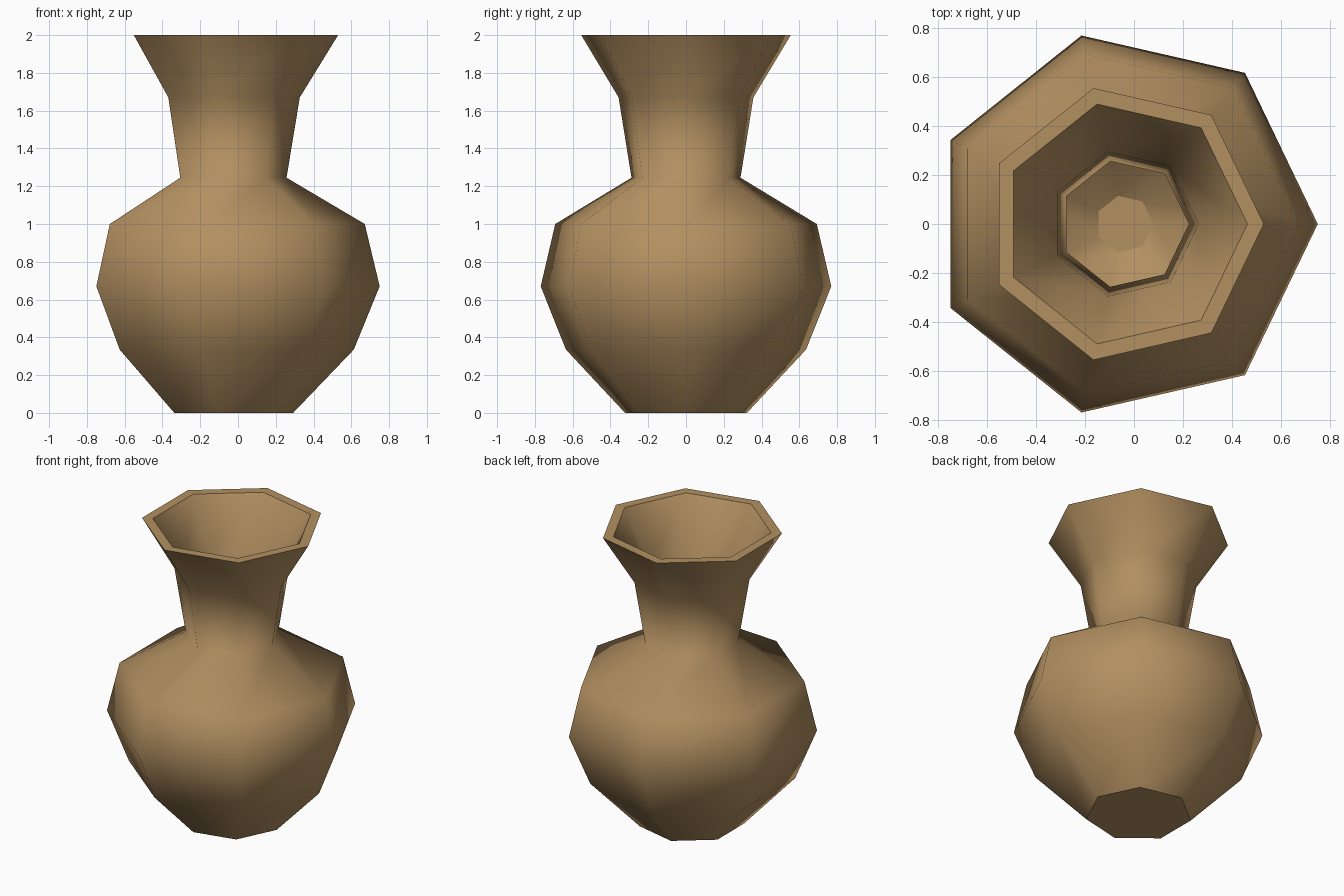
import bpy
import bmesh
from math import cos, sin, tau

cube = bpy.data.objects.get("Cube")
if cube:
    bpy.data.objects.remove(cube, do_unlink=True)

SIDES = 7
CENTRE_X = -0.039

# Profiles as (radius, height)
outer = [(0.331, 0.0), (0.652, 0.335), (0.789, 0.67), (0.71, 1.0),
         (0.296, 1.245), (0.366, 1.67), (0.569, 2.0)]
inner = [(0.502, 2.0), (0.302, 1.67), (0.263, 1.22), (0.64, 0.96),
         (0.715, 0.67), (0.58, 0.37), (0.118, 0.07)]

# Clay material
clay = bpy.data.materials.new("brown_clay")
clay.use_nodes = True
colour = (0.45, 0.28, 0.12, 1.0)
clay.diffuse_color = colour
bsdf = clay.node_tree.nodes["Principled BSDF"]
bsdf.inputs["Base Color"].default_value = colour
bsdf.inputs["Roughness"].default_value = 0.9

bm = bmesh.new()


def ring(radius, height):
    return [bm.verts.new((CENTRE_X + radius * cos(tau * i / SIDES),
                          radius * sin(tau * i / SIDES), height))
            for i in range(SIDES)]


# Wall from the foot up to the rim and back down inside
rings = [ring(r, z) for r, z in outer + inner]
rim = len(outer) - 1
for level, (low, high) in enumerate(zip(rings, rings[1:])):
    for i in range(SIDES):
        j = (i + 1) % SIDES
        face = bm.faces.new((low[i], low[j], high[j], high[i]))
        face.smooth = level != rim

# Flat underside and inner floor
bm.faces.new(rings[0][::-1])
bm.faces.new(rings[-1])

# Crisp edges wherever a flat face meets the smooth wall
for edge in bm.edges:
    if any(not f.smooth for f in edge.link_faces):
        edge.smooth = False

mesh = bpy.data.meshes.new("vase")
bm.to_mesh(mesh)
bm.free()
mesh.materials.append(clay)
vase = bpy.data.objects.new("vase", mesh)
bpy.context.collection.objects.link(vase)
